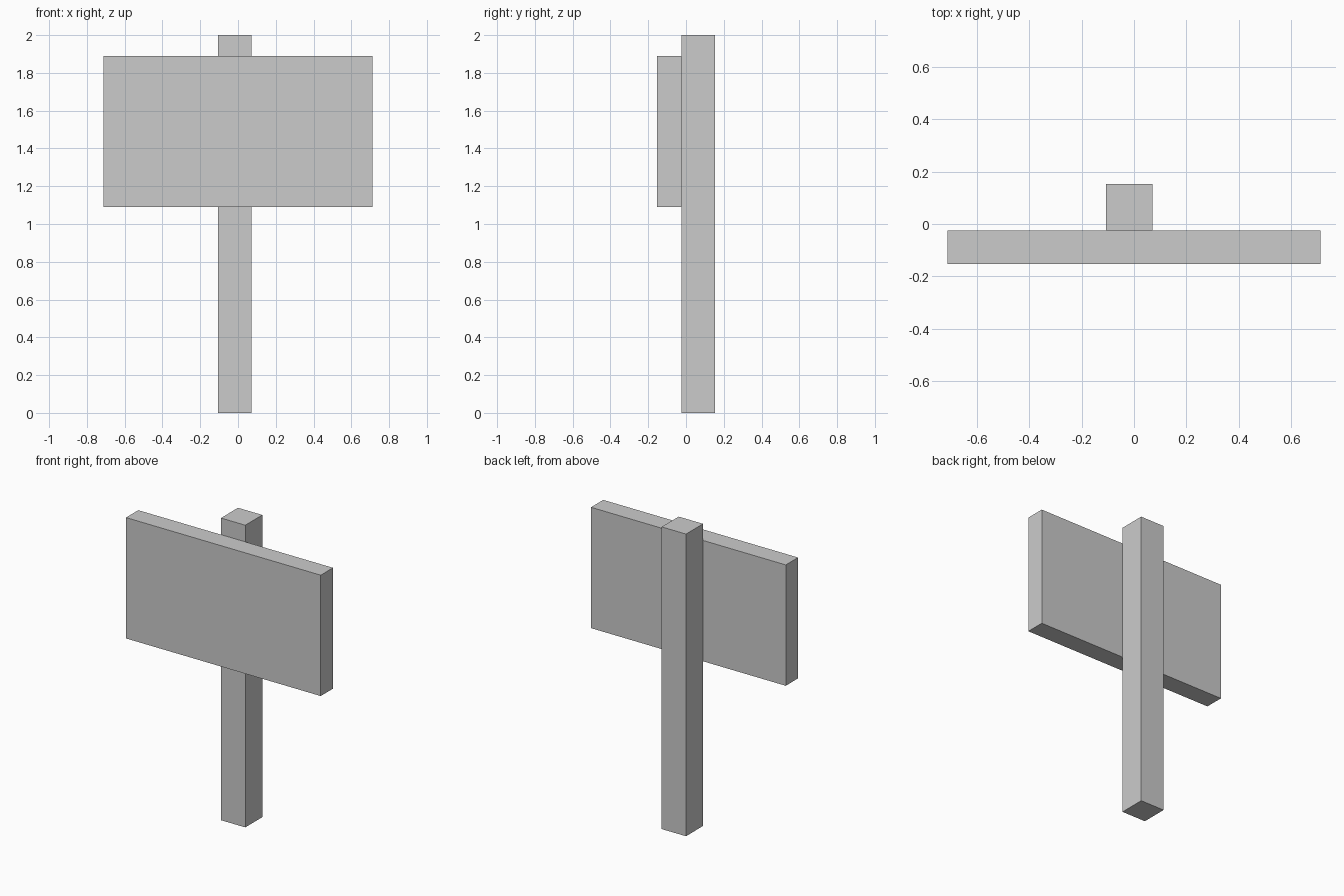
import bpy

if "Cube" in bpy.data.objects:
    bpy.data.objects.remove(bpy.data.objects["Cube"])


def box(name, lo, hi):
    """Axis-aligned box between two corners."""
    size = [b - a for a, b in zip(lo, hi)]
    centre = [(a + b) / 2 for a, b in zip(lo, hi)]
    bpy.ops.mesh.primitive_cube_add(size=1, location=centre)
    obj = bpy.context.object
    obj.name = name
    obj.scale = size
    bpy.ops.object.transform_apply(location=False, rotation=False, scale=True)
    return obj


# Upright post, set slightly left of centre behind the board
box("post", (-0.107, -0.025, 0), (0.071, 0.153, 2))

# Sign board fixed to the front of the post
box("sign_board", (-0.713, -0.153, 1.09), (0.713, -0.025, 1.89))
